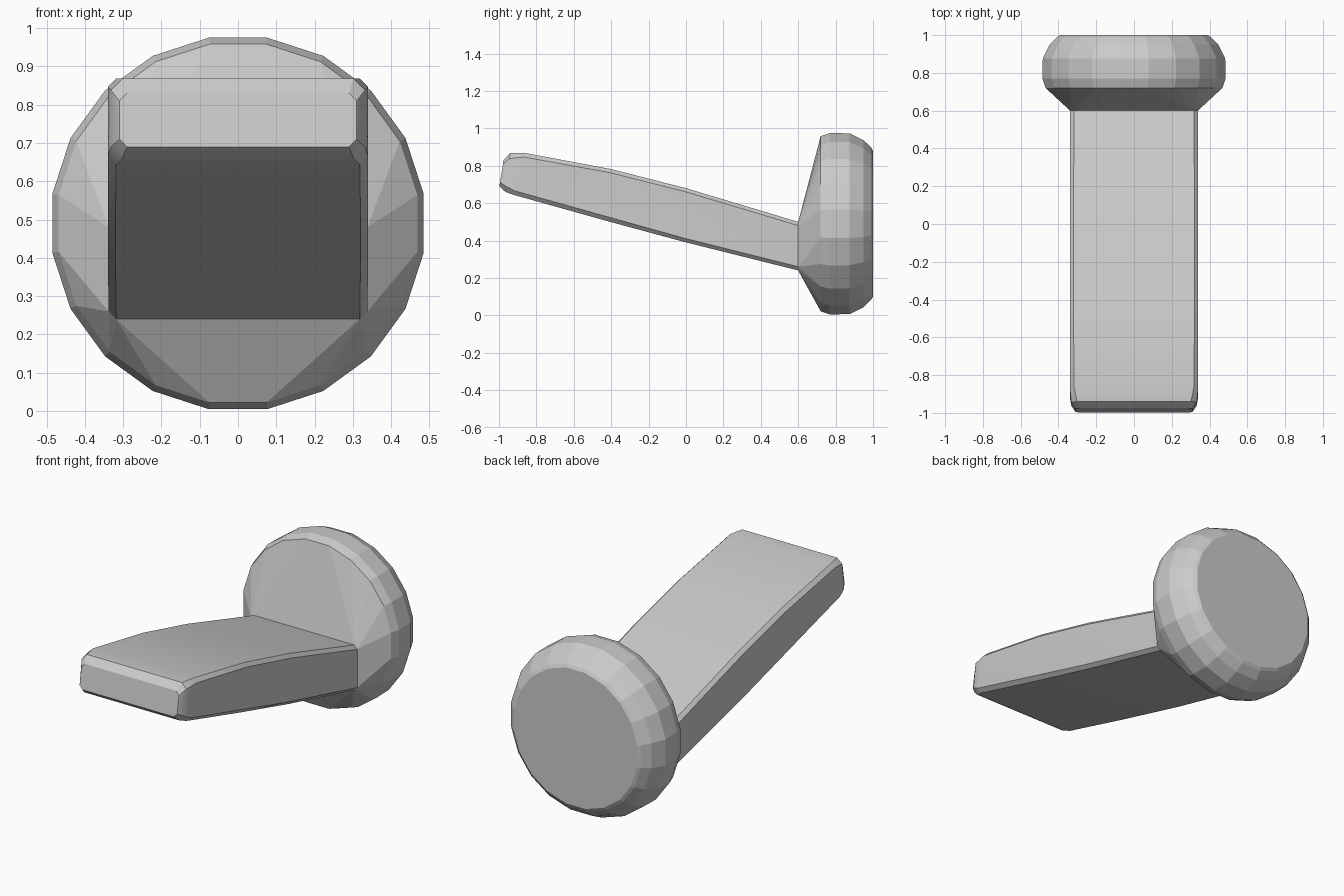
import bpy, bmesh
from math import sin, cos, pi, radians

if "Cube" in bpy.data.objects:
    bpy.data.objects.remove(bpy.data.objects["Cube"])


def hull_object(name, points, smooth_angle=None):
    """Closed convex solid around a cloud of section points."""
    bm = bmesh.new()
    for p in points:
        bm.verts.new(p)
    res = bmesh.ops.convex_hull(bm, input=bm.verts[:])
    loose = [v for v in bm.verts if not v.link_faces]
    bmesh.ops.delete(bm, geom=loose, context='VERTS')
    bmesh.ops.dissolve_limit(bm, angle_limit=radians(1),
                             verts=bm.verts[:], edges=bm.edges[:])
    bmesh.ops.recalc_face_normals(bm, faces=bm.faces[:])
    mesh = bpy.data.meshes.new(name)
    bm.to_mesh(mesh)
    bm.free()
    obj = bpy.data.objects.new(name, mesh)
    bpy.context.collection.objects.link(obj)
    if smooth_angle:
        bpy.context.view_layer.objects.active = obj
        obj.select_set(True)
        bpy.ops.object.shade_smooth_by_angle(angle=radians(smooth_angle))
        obj.select_set(False)
    return obj


def section(top, bottom, half, c):
    """Chamfered rectangle between a top and a bottom (y, z) point."""
    length = ((top[0] - bottom[0]) ** 2 + (top[1] - bottom[1]) ** 2) ** 0.5
    t = c / length
    pts = []
    for a, b in ((top, bottom), (bottom, top)):
        inset = [a[i] + (b[i] - a[i]) * t for i in (0, 1)]
        for s in (-1, 1):
            pts.append((s * (half - c), a[0], a[1]))
            pts.append((s * half, inset[0], inset[1]))
    return pts


# Round head: rings along y, tapering at the front into the handle's section
root = section((0.60, 0.50), (0.60, 0.24), 0.338, 0.02)
head_points = list(root)
SIDES = 20
rings = [(0.72, 0.474), (0.77, 0.491), (0.875, 0.489), (0.95, 0.452), (0.99, 0.412), (1.0, 0.395)]
for k, (y, r) in enumerate(rings):
    for i in range(SIDES):
        a = 2 * pi * (i + 0.5) / SIDES
        head_points.append((r * cos(a), y, 0.49 + r * sin(a)))
hull_object("head", head_points)

# Flat, slightly curved handle rising toward the front, with rounded free end
handle_points = list(root)
for top, bottom, half, c in [
    ((0.00, 0.68), (0.00, 0.39), 0.340, 0.02),
    ((-0.40, 0.782), (-0.45, 0.512), 0.340, 0.02),
    ((-0.86, 0.868), (-0.92, 0.644), 0.340, 0.022),
    ((-0.94, 0.868), (-0.965, 0.660), 0.332, 0.03),
    ((-0.975, 0.83), (-0.998, 0.69), 0.31, 0.02),
]:
    handle_points += section(top, bottom, half, c)
hull_object("handle", handle_points, 25)
